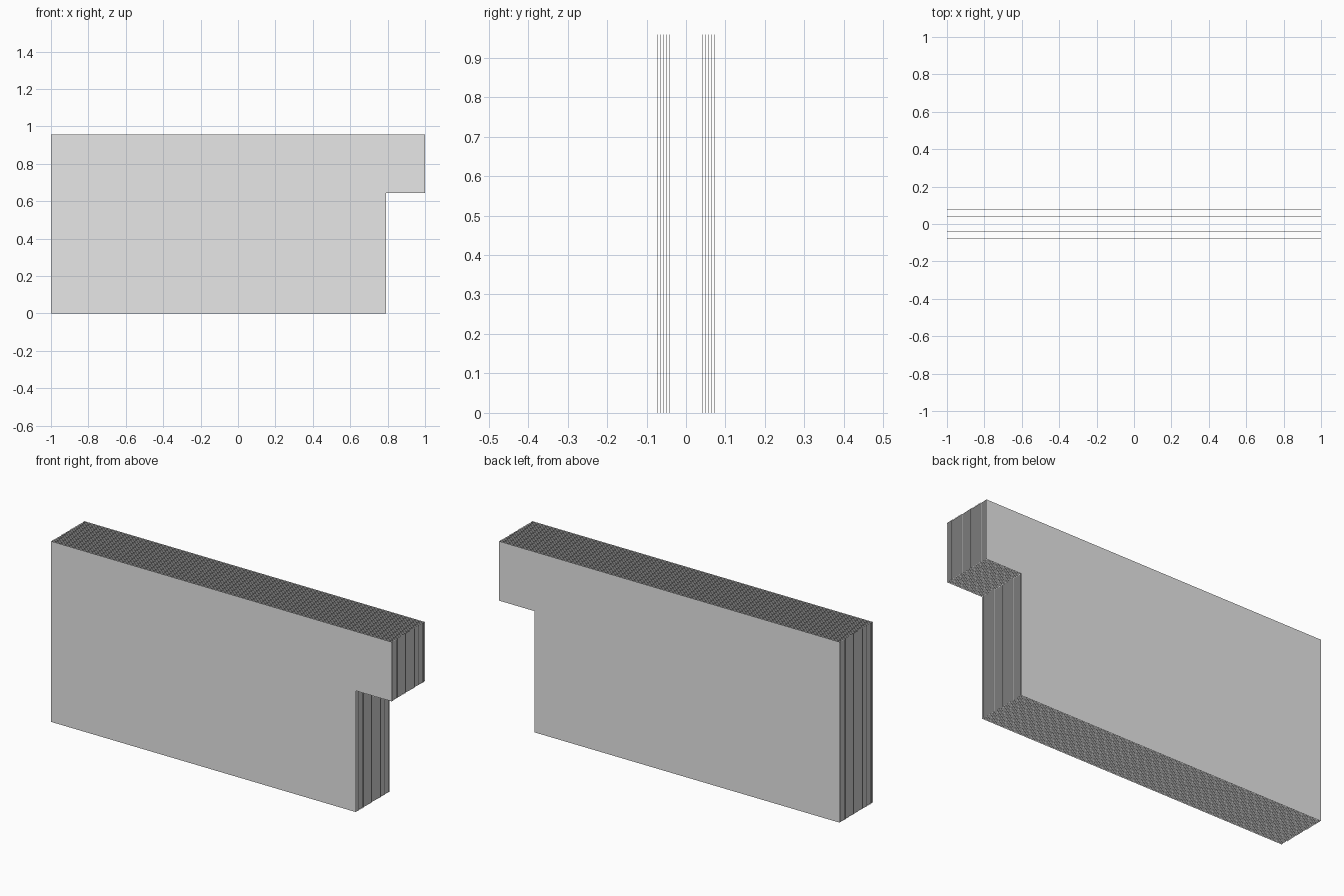
import bpy
import bmesh

SHEETS = 38          # thin sheets standing one behind the other
PITCH = 0.00752
THICK = 0.0004

cube = bpy.data.objects.get("Cube")
if cube:
    bpy.data.objects.remove(cube, do_unlink=True)

# Plain light grey
grey = bpy.data.materials.new("light_grey")
grey.use_nodes = True
colour = (0.8, 0.8, 0.8, 1.0)
grey.diffuse_color = colour
grey.node_tree.nodes["Principled BSDF"].inputs["Base Color"].default_value = colour

# Sheet outline: a rectangle with a notch under its upper left end
outline = [(-1, 0), (0.79, 0), (0.79, 0.643), (1, 0.643), (1, 0.958), (-1, 0.958)]
front_y = -((SHEETS - 1) * PITCH + THICK) / 2

bm = bmesh.new()
face = bm.faces.new([bm.verts.new((x, front_y, z)) for x, z in outline])
extruded = bmesh.ops.extrude_face_region(bm, geom=[face])
moved = [g for g in extruded["geom"] if isinstance(g, bmesh.types.BMVert)]
bmesh.ops.translate(bm, verts=moved, vec=(0, THICK, 0))
bmesh.ops.recalc_face_normals(bm, faces=bm.faces)
mesh = bpy.data.meshes.new("sheet_stack")
bm.to_mesh(mesh)
bm.free()
mesh.materials.append(grey)

stack = bpy.data.objects.new("sheet_stack", mesh)
bpy.context.collection.objects.link(stack)

# Repeat the sheet through the depth of the stack
array = stack.modifiers.new("sheets", 'ARRAY')
array.count = SHEETS
array.use_relative_offset = False
array.use_constant_offset = True
array.constant_offset_displace = (0, PITCH, 0)
